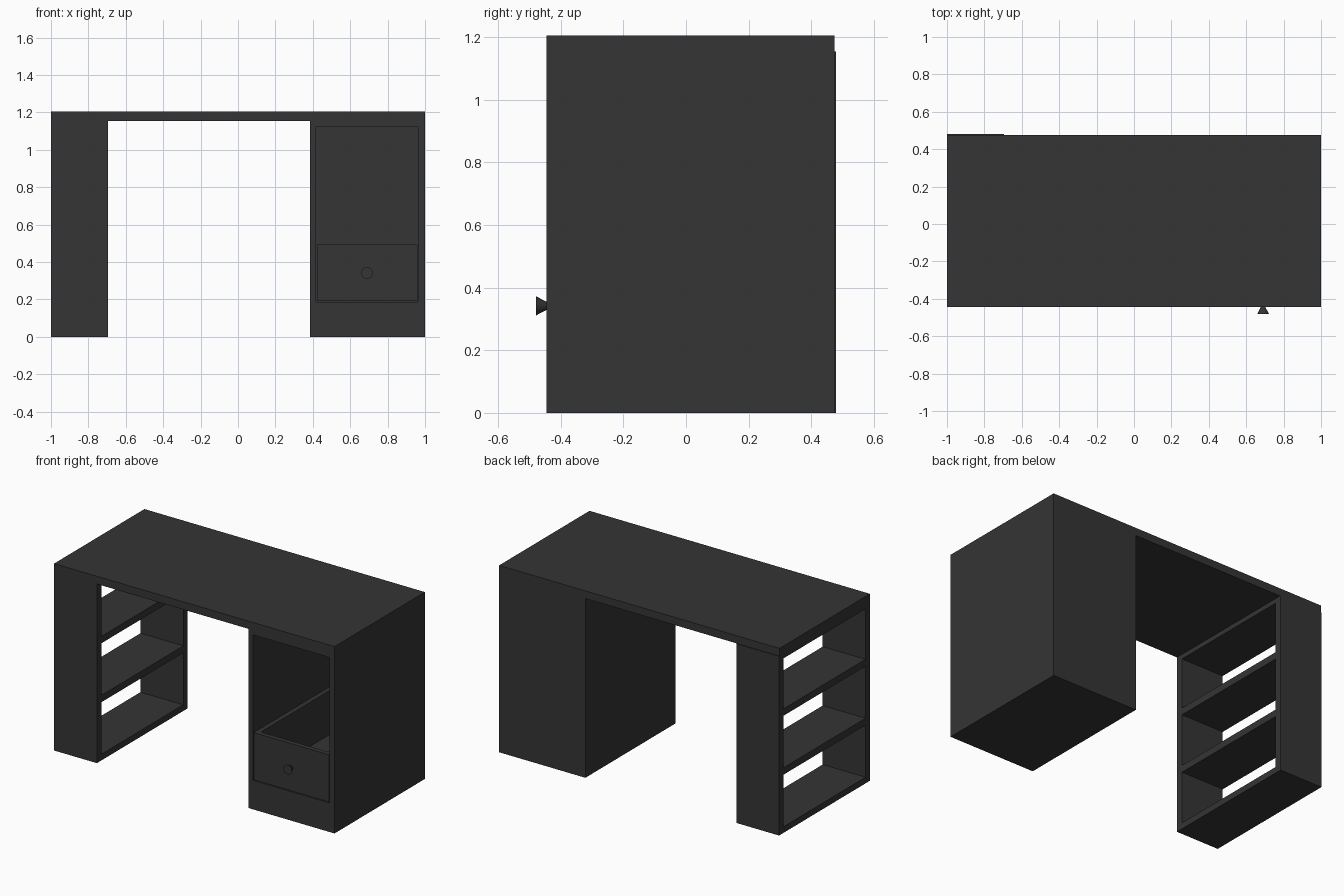
import bpy, bmesh, math

if "Cube" in bpy.data.objects:
    bpy.data.objects.remove(bpy.data.objects["Cube"])

dark = bpy.data.materials.new("dark_paint")
dark.diffuse_color = (0.035, 0.035, 0.035, 1)
dark.use_nodes = True
dark.node_tree.nodes["Principled BSDF"].inputs["Base Color"].default_value = dark.diffuse_color


def finish(name, bm):
    bmesh.ops.recalc_face_normals(bm, faces=bm.faces)
    mesh = bpy.data.meshes.new(name)
    bm.to_mesh(mesh)
    bm.free()
    mesh.materials.append(dark)
    obj = bpy.data.objects.new(name, mesh)
    bpy.context.collection.objects.link(obj)
    return obj


def add_box(bm, x, y, z):
    """Box from (min, max) pairs on each axis."""
    verts = bmesh.ops.create_cube(bm, size=1)["verts"]
    for v in verts:
        v.co = [r[0] + (c + 0.5) * (r[1] - r[0]) for c, r in zip(v.co, (x, y, z))]


def boxes(name, *parts):
    bm = bmesh.new()
    for p in parts:
        add_box(bm, *p)
    return finish(name, bm)


FRONT, BACK, TOP, UNDER = -0.445, 0.475, 1.205, 1.155

# Table top
boxes("table_top", ((-1, 1), (FRONT, BACK), (UNDER, TOP)))

# Shelf unit on the left, open through both sides
sx, shelf_back, t = (-1, -0.695), 0.48, 0.045
boxes("shelf_uprights",
      (sx, (FRONT, FRONT + t), (0, UNDER)),
      (sx, (shelf_back - t, shelf_back), (0, UNDER)))
inner_y = (FRONT + t, shelf_back - t)
for i, (lo, hi) in enumerate([(0, 0.04), (0.375, 0.42), (0.755, 0.80), (1.125, UNDER)]):
    boxes(f"shelf_board_{i + 1}", (sx, inner_y, (lo, hi)))

# Cabinet on the right: side walls, back, plinth and top rail around a front opening
cx0, cx1, ox0, ox1, oz0, oz1 = 0.385, 1.0, 0.418, 0.963, 0.187, 1.125
cy = (FRONT, BACK)
boxes("cabinet_body",
      ((cx0, ox0), cy, (0, UNDER)),
      ((ox1, cx1), cy, (0, UNDER)),
      ((ox0, ox1), cy, (0, oz0)),
      ((ox0, ox1), cy, (oz1, UNDER)),
      ((ox0, ox1), (BACK - 0.035, BACK), (oz0, oz1)))

# Open drawer: floor and four walls
dx0, dx1, dy0, dy1, dz0, dz1, w = 0.422, 0.959, -0.442, 0.43, 0.191, 0.495, 0.03
boxes("drawer",
      ((dx0, dx1), (dy0, dy1), (dz0, dz0 + 0.02)),
      ((dx0, dx1), (dy0, dy0 + w), (dz0 + 0.02, dz1)),
      ((dx0, dx1), (dy1 - w, dy1), (dz0 + 0.02, dz1)),
      ((dx0, dx0 + w), (dy0 + w, dy1 - w), (dz0 + 0.02, dz1)),
      ((dx1 - w, dx1), (dy0 + w, dy1 - w), (dz0 + 0.02, dz1)))

# Flared knob, wide end outward
bm = bmesh.new()
bmesh.ops.create_cone(bm, cap_ends=True, segments=32, radius1=0.01, radius2=0.031, depth=0.04)
knob = finish("drawer_knob", bm)
knob.rotation_euler = (math.radians(90), 0, 0)
knob.location = (0.69, -0.46, 0.342)
bpy.context.view_layer.objects.active = knob
knob.select_set(True)
bpy.ops.object.shade_smooth_by_angle()
